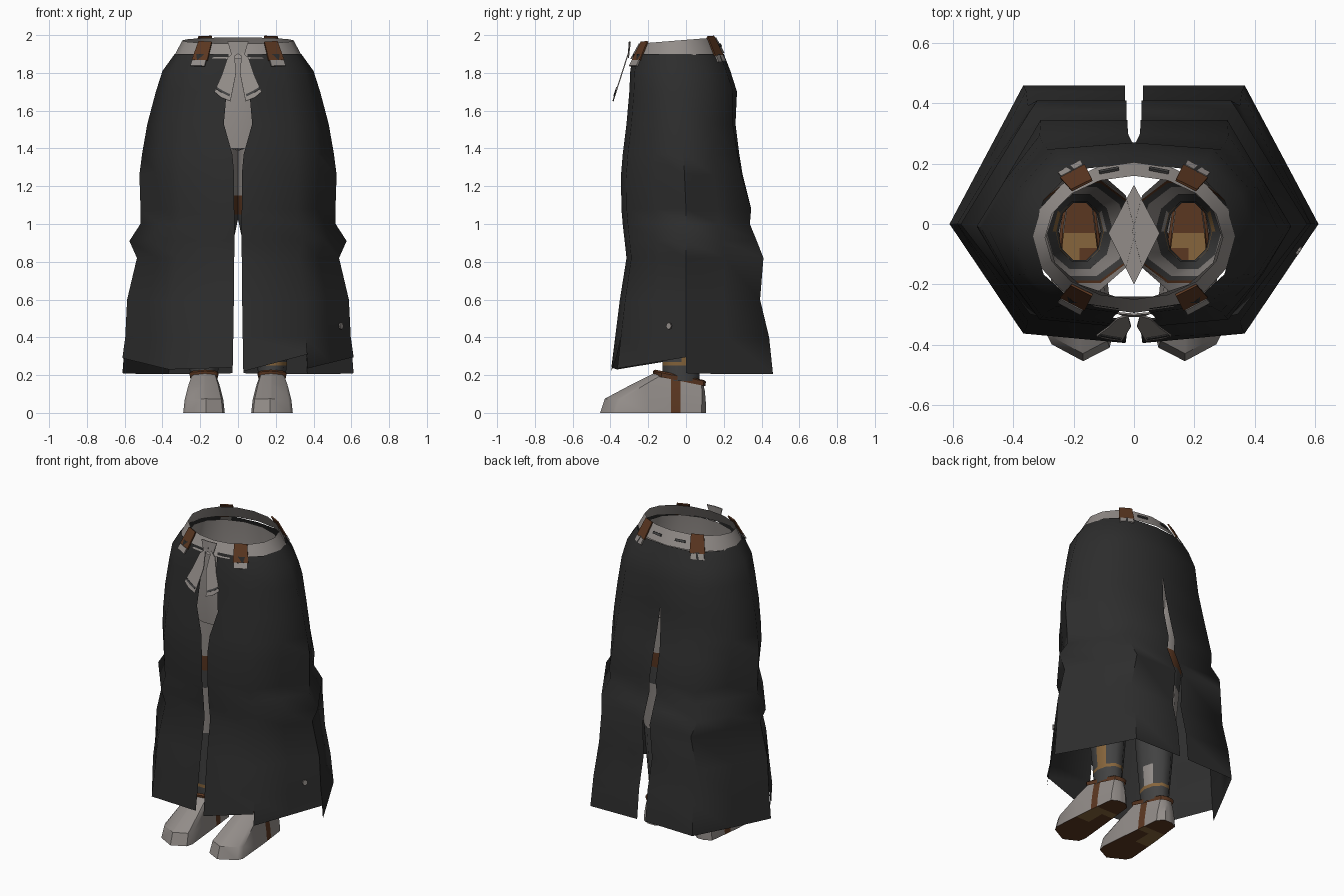
import bpy, bmesh, math
from mathutils import Vector

if "Cube" in bpy.data.objects:
    bpy.data.objects.remove(bpy.data.objects["Cube"])


def mat(name, r, g, b):
    m = bpy.data.materials.new(name)
    m.diffuse_color = (r, g, b, 1)
    m.use_nodes = True
    m.node_tree.nodes["Principled BSDF"].inputs["Base Color"].default_value = m.diffuse_color
    return m


BLACK = mat("black_cloth", .026, .026, .026)
GREY = mat("warm_grey", .29, .265, .25)
BROWN = mat("brown_leather", .105, .038, .015)
TAN = mat("tan_leather", .24, .13, .045)
CHAR = mat("charcoal", .055, .055, .055)


def finish(name, bm, mats, smooth=40, recalc=False):
    bmesh.ops.remove_doubles(bm, verts=bm.verts, dist=.0005)
    if recalc:
        bmesh.ops.recalc_face_normals(bm, faces=bm.faces)
    me = bpy.data.meshes.new(name)
    bm.to_mesh(me)
    bm.free()
    for m in mats:
        me.materials.append(m)
    ob = bpy.data.objects.new(name, me)
    bpy.context.collection.objects.link(ob)
    bpy.ops.object.select_all(action='DESELECT')
    ob.select_set(True)
    bpy.context.view_layer.objects.active = ob
    if smooth:
        bpy.ops.object.shade_smooth_by_angle(angle=math.radians(smooth))
    return ob


def grid(bm, rows, flip=False, closed=False, rule=None):
    """Skin a list of equal-length point rows."""
    vs = [[bm.verts.new(p) for p in row] for row in rows]
    n = len(rows[0])
    for r in range(len(rows) - 1):
        for c in range(n if closed else n - 1):
            d = (c + 1) % n
            q = [vs[r][c], vs[r + 1][c], vs[r + 1][d], vs[r][d]]
            f = bm.faces.new(q[::-1] if flip else q)
            if rule:
                f.material_index = rule(r, c)
    return vs


def ring(cx, cy, rx, ry, z, n, tilt=0):
    pts = []
    for i in range(n):
        a = 2 * math.pi * i / n
        y = cy + ry * math.sin(a)
        pts.append((cx + rx * math.cos(a), y, z + tilt * y))
    return pts


def plate(name, pts, m, thick=.006):
    """Thin solid sheet from an outline."""
    bm = bmesh.new()
    bm.faces.new([bm.verts.new(p) for p in pts])
    ob = finish(name, bm, [m], 0)
    mod = ob.modifiers.new("thickness", 'SOLIDIFY')
    mod.thickness = thick
    mod.offset = 0
    return ob


# Skirt: z, half width, front y, back y, front gap, back gap
SKIRT = [(1.90, .335, -.28, .20, .05, 0), (1.81, .40, -.295, .235, .05, 0),
         (1.70, .435, -.30, .27, .06, 0), (1.53, .48, -.315, .262, .075, 0),
         (1.37, .508, -.335, .282, .03, .012), (1.26, .522, -.344, .30, .02, .02),
         (1.08, .516, -.342, .345, .02, .022), (1.0, .517, -.335, .338, .018, .025),
         (.91, .575, -.325, .375, .018, .025), (.82, .535, -.315, .41, .02, .025),
         (.60, .587, -.35, .392, .022, .03), (.40, .597, -.375, .44, .025, .03),
         (.21, .612, -.395, .46, .028, .03)]


def skirt_row(row, s):
    z, w, f, b, fg, bg = row
    t = min(1, max(0, (1.9 - z) / .8))           # 0 at waist, 1 lower down
    cy, bulge = -.04 * (1 - t), 1.12 - .12 * t
    fc = (.6 * w, f * .92)
    bc = (.6 * w, b * (.9 + .1 * t))
    side = (w, cy)
    mid = lambda p: ((p[0] + w) / 2 * bulge, (p[1] + cy) / 2 * bulge)
    cols = [(fg, f), fc, mid(fc), side, mid(bc), bc, (bg, b)]
    return [(s * x, y, z) for x, y in cols]


bm = bmesh.new()
PANELS = [(1, 0, (.22, .31)), (1, 1, (.235, .265, .295)), (1, 3, (.21, .205, .205, .21)),
          (-1, 0, (.24, .23, .26, .29)), (-1, 3, (.21, .205, .205, .21))]
for s, start, hems in PANELS:
    rows = [skirt_row(r, s)[start:start + len(hems)] for r in SKIRT]
    rows[-1] = [(p[0], p[1], h) for p, h in zip(rows[-1], hems)]
    grid(bm, rows, flip=s < 0)
finish("skirt", bm, [BLACK], 60)

# Small stud on the right skirt side
n = Vector((.83, -.56, .04)).normalized()
u = Vector((.56, .83, 0)).normalized()
c = Vector((.546, -.09, .46))
plate("skirt_stud", [c + u * .016 * math.cos(k * math.pi / 4)
                     + n.cross(u) * .018 * math.sin(k * math.pi / 4) for k in range(8)], GREY, .009)

# Belt: open flared band
LOW, TOP = (.338, .25, 1.892, .06), (.295, .205, 1.975, .08)
bm = bmesh.new()
grid(bm, [ring(0, -.045, rx, ry, z, 16, t) for rx, ry, z, t in (TOP, LOW)], closed=True)
finish("belt", bm, [GREY], 40)


def belt_point(deg, t, out=0):
    """Point on the belt, t = 0 at the bottom and 1 at the top."""
    a = math.radians(deg)
    rx, ry, z, k = [l + (h - l) * t for l, h in zip(LOW, TOP)]
    y = -.045 + (ry + out) * math.sin(a)
    return Vector(((rx + out) * math.cos(a), y, z + k * y))


def belt_patch(name, deg, half, t0, t1, m, out=.008):
    plate(name, [belt_point(deg - half, t0, out), belt_point(deg + half, t0, out),
                 belt_point(deg + half, t1, out), belt_point(deg - half, t1, out)], m, .008)


# Belt loops with metal tips, and slots at the back
for deg in (55, 125, 235, 305):
    belt_patch("belt_loop", deg, 8, -.12, 1.1, BROWN, .014)
    belt_patch("belt_loop_tip", deg, 7, -.5, -.12, GREY, .016)
for deg in (75, 105):
    belt_patch("belt_slot", deg, 6, .42, .58, CHAR, .005)

# Knot and two hanging sash tails
for s in (1, -1):
    plate("knot", [(0, -.305, 1.90), (s * .03, -.305, 1.88), (s * .055, -.295, 1.965),
                   (0, -.30, 1.965)], GREY)
    tail = [(.02, 1.91), (.055, 1.88), (.085, 1.79), (.125, 1.70), (.09, 1.67), (.04, 1.65), (.01, 1.80)]
    sheet = lambda x, z, o=0: (s * x, -.30 - (1.92 - z) * .32 - o, z)
    plate("sash_tail", [sheet(x, z) for x, z in tail], GREY)
    hem = [(.045, 1.675), (.085, 1.695), (.117, 1.715), (.112, 1.725), (.08, 1.705), (.042, 1.687)]
    plate("sash_trim", [sheet(x, z, .005) for x, z in hem], CHAR, .004)

# Trouser seat
bm = bmesh.new()
grid(bm, [ring(0, -.04, rx, ry, z, 14) for z, rx, ry in
          ((1.9, .29, .205), (1.65, .335, .23), (1.40, .335, .215))], closed=True)
finish("trouser_seat", bm, [GREY], 50)
plate("gusset", [(0, -.2, 1.39), (.085, -.03, 1.42), (0, .13, 1.39), (-.085, -.03, 1.42)], GREY)

# Legs: z, centre x, x radius, y radius, colour of the section below
LEG = [(1.46, .165, .17, .205, 0), (1.15, .165, .172, .18, 1), (1.05, .165, .17, .17, 3),
       (.93, .17, .15, .155, 0), (.62, .18, .11, .13, 3), (.40, .18, .09, .118, 3),
       (.27, .18, .08, .105, 2), (.25, .18, .078, .105, 3), (.17, .18, .07, .1, 3)]


def leg_rule(r, c):
    if r == 5 and c in (0, 4):
        return 2 if c == 0 else 0
    return LEG[r][4]


# Boots: toe y, heel y, half width, front z, back z
BOOT = [(-.16, .09, .062, .215, .16), (-.28, .10, .082, .155, .115),
        (-.43, .105, .102, .075, .055), (-.455, .105, .11, 0, 0)]
SHAPE = [(0, -.1), (.1, .85), (.16, 1), (.6, .82), (.96, .6), (1, .2), (1, -.25),
         (.94, -.6), (.6, -.78), (.16, -1), (.08, -.9)]


def boot_ring(b, s, grow=0, dz=0):
    toe, heel, w, zf, zb = b
    return [(s * (.18 + (w + grow) * v), toe - grow + (heel - toe + 2 * grow) * u,
             zf + (zb - zf) * u + dz) for u, v in SHAPE]


for s, side in ((1, "right"), (-1, "left")):
    bm = bmesh.new()
    rows = [[(s * x, y, z) for x, y, z in ring(cx, -.025, rx, ry, z, 10)] for z, cx, rx, ry, _ in LEG]
    grid(bm, rows, flip=s < 0, closed=True, rule=leg_rule)
    finish(side + "_leg", bm, [GREY, BROWN, TAN, CHAR], 50)

    bm = bmesh.new()
    vs = grid(bm, [boot_ring(b, s) for b in BOOT], closed=True)
    bm.faces.new(vs[-1])
    for co, no in (((0, -.08, 0), (0, 1, 0)), ((0, -.03, 0), (0, 1, 0)),
                   ((0, -.2, 0), (0, 1, 0)), ((s * .18, 0, 0), (1, 0, 0))):
        bmesh.ops.bisect_plane(bm, geom=bm.verts[:] + bm.edges[:] + bm.faces[:],
                               plane_co=co, plane_no=no)
    bm.normal_update()
    for f in bm.faces:
        m = f.calc_center_median()
        if m.z < .002:                            # two-tone sole
            f.material_index = 2 if -.08 < m.y < -.03 or (-.2 < m.y < -.08 and s * m.x > .18) else 1
        elif -.08 < m.y < -.03:                   # strap over the sides
            f.material_index = 1
    finish(side + "_boot", bm, [GREY, BROWN, TAN], 40, True)

    # Ankle strap
    bm = bmesh.new()
    grid(bm, [boot_ring(BOOT[0], s, .004, .014), boot_ring(BOOT[0], s, .016, .006),
              boot_ring(BOOT[0], s, .012, -.018)], flip=s < 0, closed=True)
    finish(side + "_ankle_strap", bm, [BROWN], 40)
